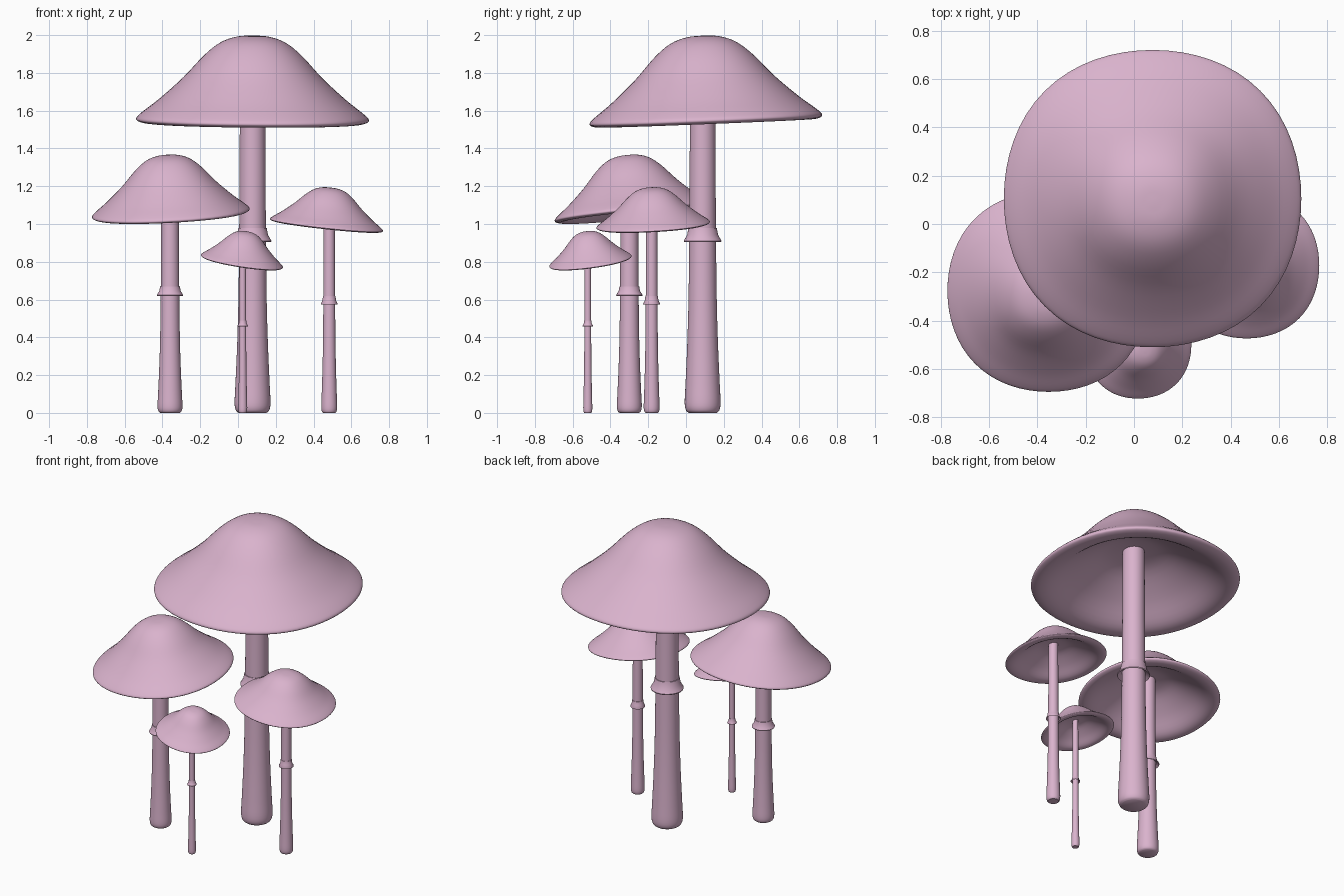
import bpy, bmesh, math
from mathutils import Vector

if "Cube" in bpy.data.objects:
    bpy.data.objects.remove(bpy.data.objects["Cube"])

SEG = 64
pink = bpy.data.materials.new("pink")
pink.diffuse_color = (0.70, 0.45, 0.61, 1)
pink.use_nodes = True
pink.node_tree.nodes["Principled BSDF"].inputs["Base Color"].default_value = pink.diffuse_color


def smooth_path(pts, n=4):
    """Catmull-Rom curve through the profile points."""
    p = [Vector(q) for q in pts]
    p = [2 * p[0] - p[1]] + p + [2 * p[-1] - p[-2]]
    out = []
    for a, b, c, d in zip(p, p[1:], p[2:], p[3:]):
        for i in range(n):
            t = i / n
            out.append(0.5 * (2 * b + (c - a) * t + (2 * a - 5 * b + 4 * c - d) * t ** 2
                              + (3 * b - a - 3 * c + d) * t ** 3))
    return out + [p[-2]]


def lathe(name, profile, location, wobble=0.0, closed=False):
    """Spin an (r, z) profile round the z axis."""
    bm = bmesh.new()
    rings = []
    for r, z in profile:
        if r < 1e-4:
            rings.append([bm.verts.new((0, 0, z))] * SEG)
            continue
        ring = []
        for i in range(SEG):
            a = math.tau * i / SEG
            k = r * (1 + wobble * (1 - math.cos(4 * a)) / 2)
            ring.append(bm.verts.new((k * math.cos(a), k * math.sin(a), z)))
        rings.append(ring)
    pairs = list(zip(rings, rings[1:]))
    if closed:
        pairs.append((rings[-1], rings[0]))
    for lo, hi in pairs:
        for i in range(SEG):
            j = (i + 1) % SEG
            bm.faces.new(dict.fromkeys((lo[i], lo[j], hi[j], hi[i])))
    bmesh.ops.recalc_face_normals(bm, faces=bm.faces)
    me = bpy.data.meshes.new(name)
    bm.to_mesh(me)
    bm.free()
    me.materials.append(pink)
    ob = bpy.data.objects.new(name, me)
    bpy.context.collection.objects.link(ob)
    ob.location = location
    bpy.ops.object.select_all(action='DESELECT')
    ob.select_set(True)
    bpy.context.view_layer.objects.active = ob
    bpy.ops.object.shade_smooth_by_angle(angle=math.radians(40))
    return ob


# cap: bell-shaped top, rounded lip, hollow underside (r / radius, z / height)
CAP = [(0, 1), (.14, .985), (.28, .915), (.42, .76), (.6, .49), (.8, .235), (.95, .07),
       (1, 0), (.985, -.04), (.91, -.055), (.8, .0), (.6, .2), (.33, .41), (.13, .475), (0, .48)]
# stem: swollen foot narrowing upwards (r / foot radius, z / height)
STEM = [(.78, 0), (.93, .008), (1, .03), (.95, .09), (.86, .2), (.79, .33), (.75, .5),
        (.72, .75), (.70, 1)]


def mushroom(tag, stem_xy, foot_r, ring, cap_c, cap_r, cap_h, slope):
    sx, sy = stem_xy
    # stem, running up into the cap
    top = cap_c[2] + 0.5 * cap_h
    prof = [(0, 0)] + [(r * foot_r, z * top) for r, z in smooth_path(STEM)] + [(0, top)]
    lathe(tag + "_stem", prof, (sx, sy, 0))
    # skirt ring round the stem
    z0, z1, rr = ring
    h, inner = z1 - z0, foot_r * 0.70
    lathe(tag + "_ring", [(inner, z1), (foot_r * .79, z1), (foot_r * .86, z0 + h * .5),
                          (rr, z0 + h * .08), (rr * .98, z0), (inner, z0 + h * .3)],
          (sx, sy, 0), closed=True)
    # cap, tilted by its rim slope along x and y
    cap = lathe(tag + "_cap", [(r * cap_r, z * cap_h) for r, z in smooth_path(CAP)],
                cap_c, wobble=0.025)
    normal = Vector((-slope[0], -slope[1], 1))
    cap.rotation_mode = 'QUATERNION'
    cap.rotation_quaternion = Vector((0, 0, 1)).rotation_difference(normal)


mushroom("large", (.077, .088), .095, (.905, .98, .10), (.077, .105, 1.558), .615, .44, (-.008, .04))
mushroom("medium", (-.36, -.30), .066, (.62, .67, .07), (-.356, -.28, 1.062), .417, .305, (.054, .10))
mushroom("small", (.483, -.182), .042, (.573, .618, .045), (.469, -.174, .998), .30, .196, (-.108, .055))
mushroom("tiny", (.025, -.52), .024, (.457, .49, .029), (.021, -.506, .805), .219, .158, (-.155, .133))
